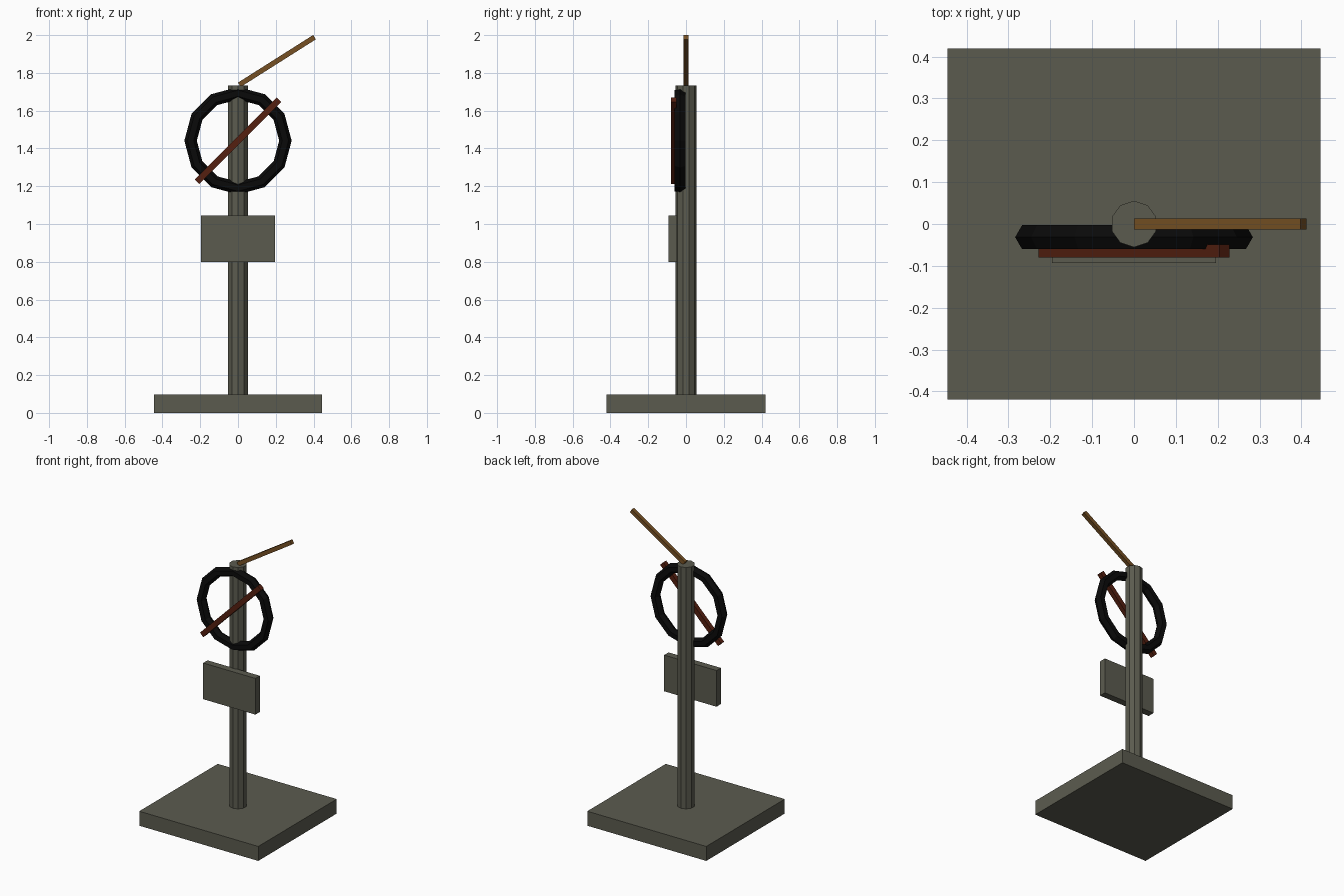
import bpy, math
from mathutils import Vector

if "Cube" in bpy.data.objects:
    bpy.data.objects.remove(bpy.data.objects["Cube"])


def material(name, rgb):
    m = bpy.data.materials.new(name)
    m.diffuse_color = (*rgb, 1)
    m.use_nodes = True
    m.node_tree.nodes["Principled BSDF"].inputs["Base Color"].default_value = m.diffuse_color
    return m


GREY = material("olive_grey", (0.105, 0.105, 0.078))
BLACK = material("black", (0.003, 0.003, 0.003))
RED = material("rust_red", (0.09, 0.014, 0.005))
BROWN = material("ochre_brown", (0.18, 0.08, 0.017))


def finish(name, mat):
    ob = bpy.context.object
    ob.name = name
    ob.data.materials.append(mat)
    return ob


def box(name, mat, centre, size, tilt=0.0):
    """Box of a given size, tilted in the x-z plane (positive raises +x)."""
    bpy.ops.mesh.primitive_cube_add(size=1, location=centre, rotation=(0, -tilt, 0))
    ob = finish(name, mat)
    ob.scale = size
    return ob


# Base slab
box("base", GREY, (0, 0, 0.049), (0.892, 0.84, 0.098))

# Ten-sided post
bpy.ops.mesh.primitive_cylinder_add(vertices=10, radius=0.0555, depth=1.635,
                                    location=(0, 0, 0.098 + 1.635 / 2))
finish("post", GREY)

# Plate on the front of the post
box("sign_plate", GREY, (0, -0.07, 0.922), (0.392, 0.047, 0.245))

# Low-poly ring facing the front
bpy.ops.mesh.primitive_torus_add(major_segments=12, minor_segments=6,
                                 major_radius=0.251, minor_radius=0.033,
                                 location=(0, -0.0315, 1.441),
                                 rotation=(math.pi / 2, 0, 0))
finish("ring", BLACK)

# Diagonal bar across the ring
box("diagonal_bar", RED, (0, -0.065, 1.441), (0.613, 0.031, 0.034), math.radians(45))

# Slanted rod rising from the top of the post
start, end = Vector((0.007, 0, 1.737)), Vector((0.405, 0, 1.989))
d = end - start
box("top_rod", BROWN, (start + end) / 2, (d.length, 0.026, 0.027), math.atan2(d.z, d.x))
